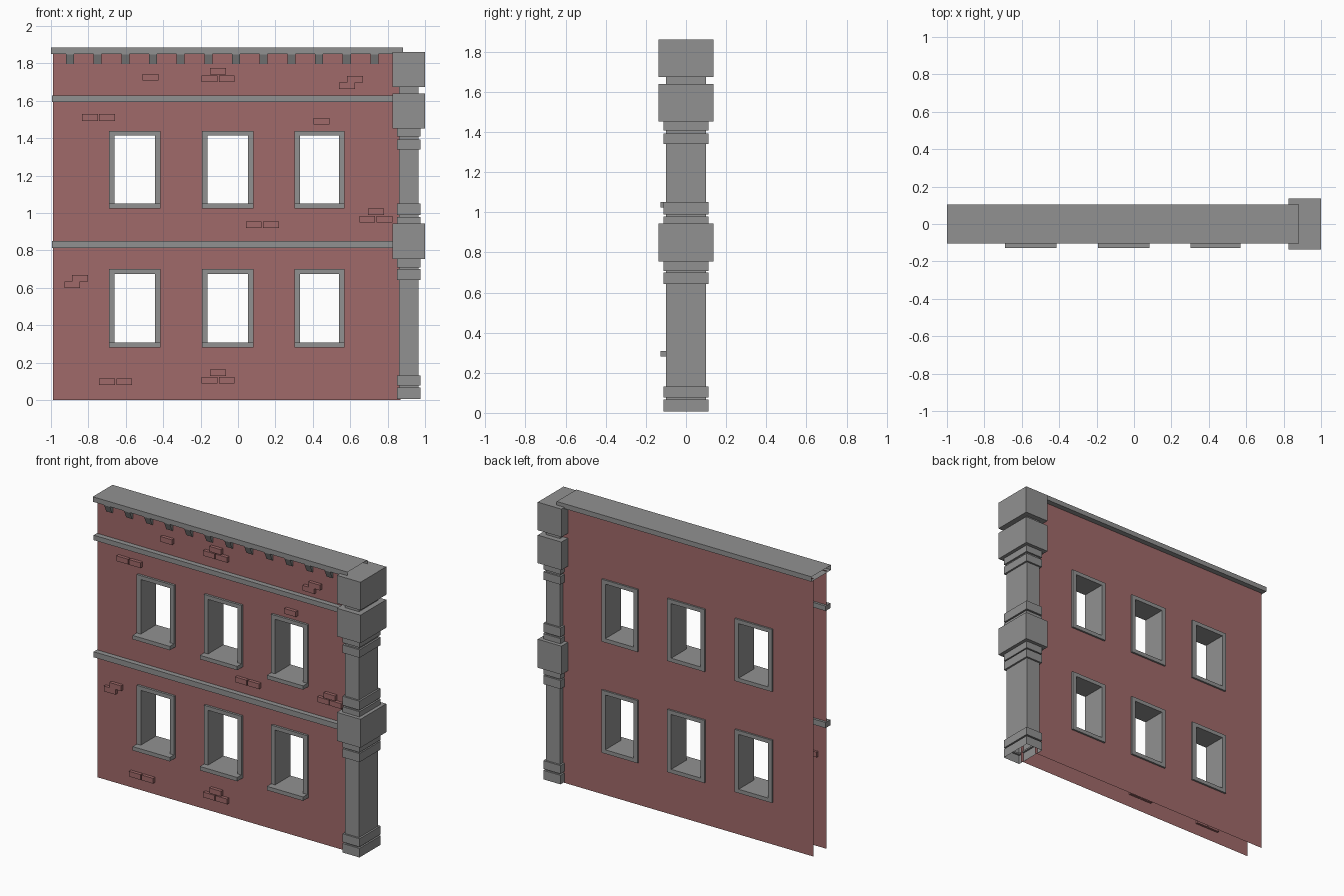
import bpy, bmesh

if "Cube" in bpy.data.objects:
    bpy.data.objects.remove(bpy.data.objects["Cube"])

brick_red = bpy.data.materials.new("brick_red")
brick_red.diffuse_color = (0.352, 0.143, 0.143, 1)
brick_red.use_nodes = True
brick_red.node_tree.nodes["Principled BSDF"].inputs["Base Color"].default_value = brick_red.diffuse_color
stone = bpy.data.materials.new("stone_grey")
stone.diffuse_color = (0.285, 0.285, 0.285, 1)
stone.use_nodes = True
stone.node_tree.nodes["Principled BSDF"].inputs["Base Color"].default_value = stone.diffuse_color


def finish(name, bm, mat=stone, normals=True):
    if normals:
        bmesh.ops.recalc_face_normals(bm, faces=bm.faces)
    me = bpy.data.meshes.new(name)
    bm.to_mesh(me)
    bm.free()
    ob = bpy.data.objects.new(name, me)
    bpy.context.collection.objects.link(ob)
    me.materials.append(mat)
    return ob


def add_box(bm, x0, x1, y0, y1, z0, z1, ends=True):
    """Box; with ends=False the two x faces stay open."""
    a, b = [[bm.verts.new((x, y, z)) for y, z in ((y0, z0), (y1, z0), (y1, z1), (y0, z1))]
            for x in (x0, x1)]
    for i in range(4):
        j = (i + 1) % 4
        bm.faces.new((a[i], b[i], b[j], a[j]))
    if ends:
        bm.faces.new(a[::-1])
        bm.faces.new(b)


# Layout shared by walls and windows
WALL = 0.068
win_x = [(-0.69, -0.415), (-0.193, 0.083), (0.302, 0.57)]
win_z = [(0.282, 0.70), (1.024, 1.44)]
J, T = 0.03, 0.026        # jamb width, lintel / sill thickness


# Brick skins: two thin sheets with window openings
def wall(name, y, facing):
    bm = bmesh.new()
    xs = [-0.99] + [v for a, b in win_x for v in (a + 0.01, b - 0.01)] + [0.87]
    zs = [0.0] + [v for a, b in win_z for v in (a + 0.01, b - 0.01)] + [1.856]
    g = [[bm.verts.new((x, y, z)) for z in zs] for x in xs]
    for i in range(len(xs) - 1):
        for k in range(len(zs) - 1):
            if i % 2 and k % 2:
                continue
            f = [g[i][k], g[i + 1][k], g[i + 1][k + 1], g[i][k + 1]]
            bm.faces.new(f if facing < 0 else f[::-1])
    finish(name, bm, brick_red, normals=False)


wall("front_wall", -WALL, -1)
wall("back_wall", WALL, 1)

# Window surrounds: jambs, lintel and projecting sill
for r, (z0, z1) in enumerate(win_z):
    for c, (x0, x1) in enumerate(win_x):
        bm = bmesh.new()
        f, b = -0.083, 0.08
        add_box(bm, x0, x0 + J, f, b, z0 + T, z1 - T)
        add_box(bm, x1 - J, x1, f, b, z0 + T, z1 - T)
        add_box(bm, x0, x1, f, b, z1 - T, z1)
        add_box(bm, x0, x1, -0.127, b, z0, z0 + T)
        finish(f"window_frame_{r}_{c}", bm)

# Horizontal string courses and top cornice
for name, z0, z1 in (("lower_band", 0.813, 0.85), ("upper_band", 1.595, 1.628)):
    bm = bmesh.new()
    add_box(bm, -0.995, 0.87, -0.102, -0.052, z0, z1)
    finish(name, bm)
bm = bmesh.new()
add_box(bm, -1.0, 0.882, -0.104, 0.104, 1.851, 1.884, ends=False)
finish("cornice", bm)

# Sloped brackets under the cornice
bm = bmesh.new()
prof = [(-0.06, 1.853), (-0.1, 1.853), (-0.1, 1.848), (-0.076, 1.797), (-0.06, 1.797)]
for i in range(12):
    x = -0.92 + i * 0.148
    face = bm.faces.new([bm.verts.new((x, y, z)) for y, z in prof])
    ext = bmesh.ops.extrude_face_region(bm, geom=[face], use_keep_orig=True)
    bmesh.ops.translate(bm, vec=(0.043, 0, 0),
                        verts=[v for v in ext["geom"] if isinstance(v, bmesh.types.BMVert)])
finish("cornice_brackets", bm)

# Proud bricks in small clusters
BW, BH = 0.085, 0.035
patterns = {
    "single": [(0, 0)],
    "pair": [(-0.046, 0), (0.046, 0)],
    "pyramid": [(-0.046, 0), (0.046, 0), (0, 0.04)],
    "step": [(-0.021, -0.0175), (0.021, 0.0175)],
}
clusters = [
    ("single", -0.468, 1.727), ("single", 0.447, 1.491),
    ("pair", -0.746, 1.511), ("pair", 0.13, 0.937), ("pair", -0.654, 0.097),
    ("pyramid", -0.106, 1.718), ("pyramid", 0.737, 0.967), ("pyramid", -0.106, 0.105),
    ("step", 0.604, 1.699), ("step", -0.865, 0.634),
]
for n, (kind, cx, cz) in enumerate(clusters):
    bm = bmesh.new()
    for dx, dz in patterns[kind]:
        x, z = cx + dx, cz + dz
        add_box(bm, x - BW / 2, x + BW / 2, -0.09, -0.053, z - BH / 2, z + BH / 2)
    finish(f"raised_bricks_{n}", bm, brick_red)

# Corner pillar: stacked rectangular sections (bottom z, top z, outset from shaft)
RING, BLOCK = 0.012, 0.036
sections = [
    (0.007, 0.067, RING), (0.067, 0.077, 0), (0.077, 0.132, RING),
    (0.132, 0.643, 0), (0.643, 0.70, RING), (0.70, 0.708, 0), (0.708, 0.755, RING),
    (0.755, 0.945, BLOCK), (0.945, 0.98, RING), (0.98, 0.99, 0), (0.99, 1.05, RING),
    (1.05, 1.34, 0), (1.34, 1.393, RING), (1.393, 1.408, 0), (1.408, 1.453, RING),
    (1.453, 1.64, BLOCK), (1.64, 1.673, 0), (1.673, 1.86, BLOCK),
]
bm = bmesh.new()
prev = None
for z0, z1, o in sections:
    for z in (z0, z1):
        hx, hy = 0.0515 + o, 0.1 + o
        loop = [bm.verts.new((0.9125 + sx * hx, sy * hy, z))
                for sx, sy in ((-1, -1), (1, -1), (1, 1), (-1, 1))]
        if prev:
            for i in range(4):
                j = (i + 1) % 4
                bm.faces.new((prev[i], prev[j], loop[j], loop[i]))
        prev = loop
bm.faces.new(prev)
finish("corner_pillar", bm)
